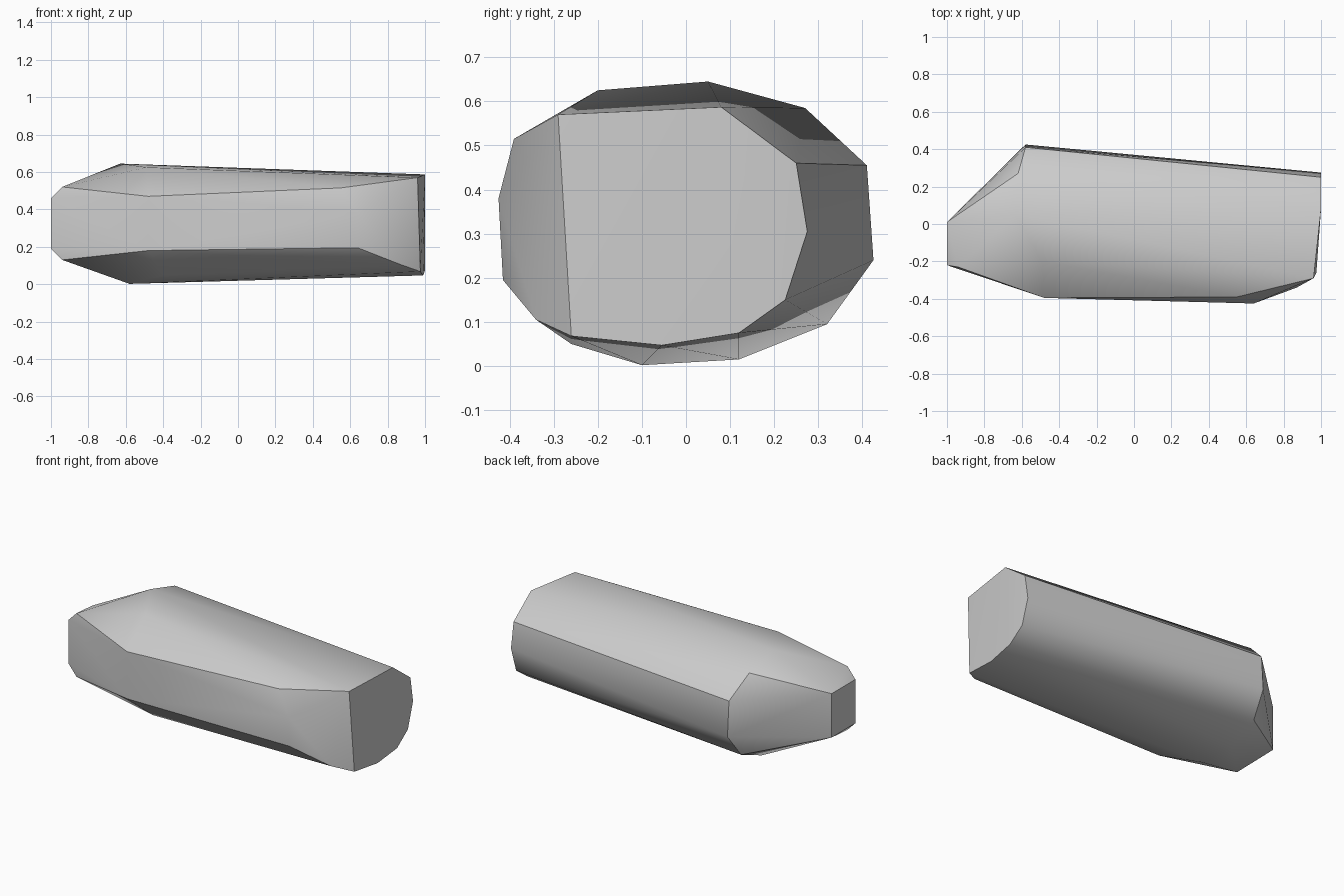
import bpy
import bmesh
import math

# Remove the default object
default_cube = bpy.data.objects.get("Cube")
if default_cube:
    bpy.data.objects.remove(default_cube, do_unlink=True)


def make_material(name, colour):
    material = bpy.data.materials.new(name)
    material.use_nodes = True
    material.diffuse_color = colour
    shader = next(n for n in material.node_tree.nodes if n.type == "BSDF_PRINCIPLED")
    shader.inputs["Base Color"].default_value = colour
    return material


def make_hull(name, corners, material):
    """Wrap a faceted stone surface around groups of corner points."""
    bm = bmesh.new()
    for corner in corners:
        bm.verts.new(corner)
    result = bmesh.ops.convex_hull(bm, input=bm.verts[:])
    # Drop any corner that falls inside the surface
    loose = [v for v in bm.verts if not v.link_faces]
    bmesh.ops.delete(bm, geom=loose, context="VERTS")
    # Merge nearly flat triangles into broad facets
    bmesh.ops.dissolve_limit(bm, angle_limit=math.radians(1),
                             verts=bm.verts[:], edges=bm.edges[:])
    bmesh.ops.recalc_face_normals(bm, faces=bm.faces[:])
    mesh = bpy.data.meshes.new(name)
    bm.to_mesh(mesh)
    bm.free()
    mesh.materials.append(material)
    stone = bpy.data.objects.new(name, mesh)
    bpy.context.collection.objects.link(stone)
    return stone


# Broad end, sliced almost square
broad_end = [
    (.96, -.29, .57), (1, .08, .587), (1, .25, .46), (1, .275, .305),
    (1, .225, .15), (1, .12, .075), (.99, -.055, .047), (.975, -.26, .068),
]

# Widest girth, from the top over the back to the underside
girth = [
    (-.49, -.2, .625), (-.63, .05, .645), (-.62, .27, .585),
    (-.58, .41, .455), (-.58, .425, .24), (-.6, .32, .095),
    (-.6, .12, .015), (-.58, -.1, .002), (-.4, -.26, .05),
]

# Flat front side, upper and lower edges
front_side = [
    (-.48, -.395, .47), (.55, -.39, .515), (.64, -.425, .38),
    (.64, -.415, .195), (.87, -.34, .105), (-.48, -.395, .18),
]

# Narrow end: a small upright facet with two clipped corners
narrow_end = [(-1, y, z) for y in (-.22, .01) for z in (.19, .46)]
narrow_end += [(-.94, -.23, z) for z in (.13, .52)]

stone_grey = make_material("stone grey", (.6, .6, .6, 1))
stone = make_hull("long_stone", broad_end + girth + front_side + narrow_end,
                  stone_grey)

# Soft shading inside facets, crisp ridges between them
bpy.ops.object.select_all(action="DESELECT")
stone.select_set(True)
bpy.context.view_layer.objects.active = stone
bpy.ops.object.shade_smooth_by_angle(angle=math.radians(30))
